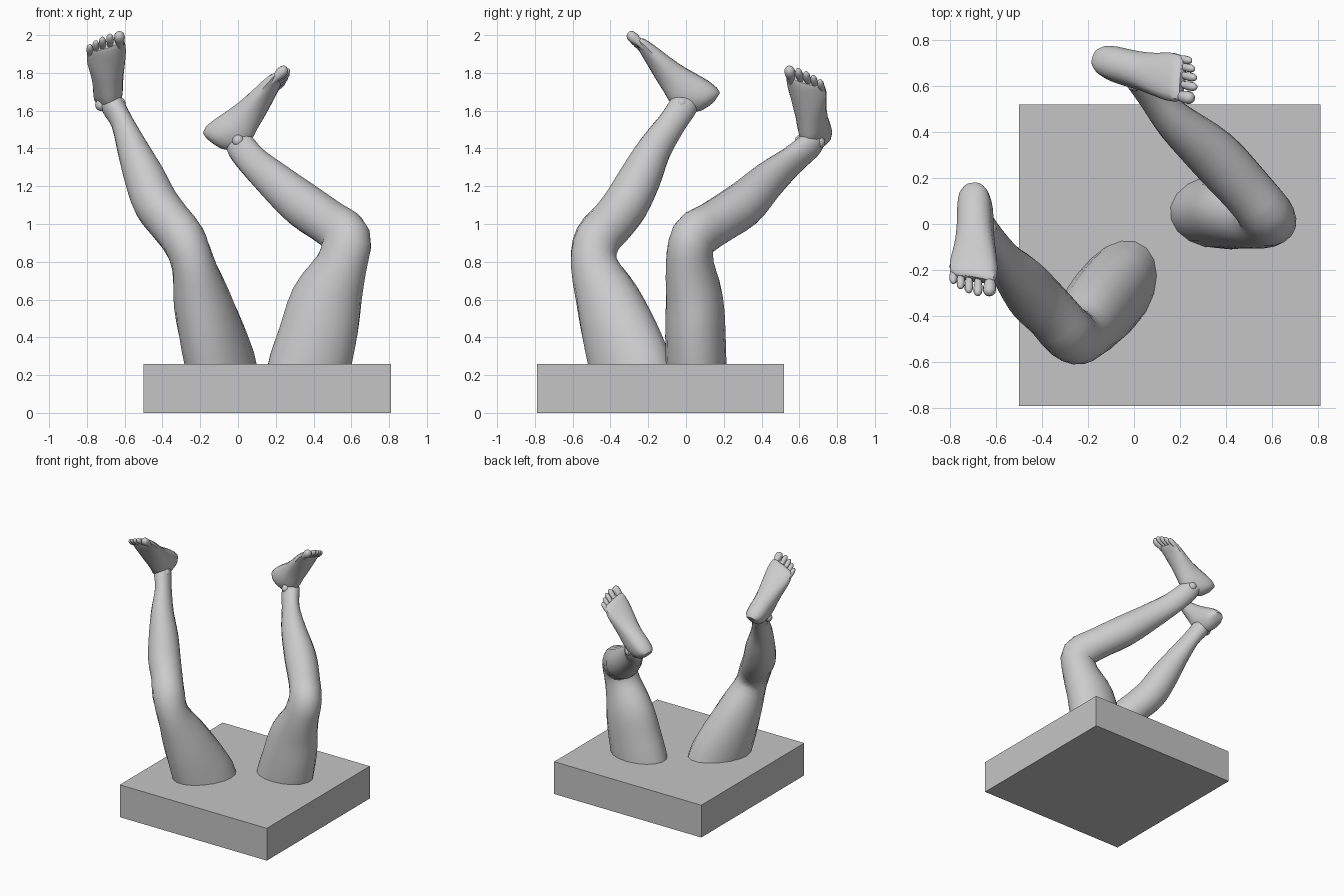
import bpy, bmesh, math
from mathutils import Vector

if "Cube" in bpy.data.objects:
    bpy.data.objects.remove(bpy.data.objects["Cube"])


def material(name, value):
    m = bpy.data.materials.new(name)
    m.diffuse_color = (value, value, value, 1)
    m.use_nodes = True
    m.node_tree.nodes["Principled BSDF"].inputs["Base Color"].default_value = m.diffuse_color
    return m


SKIN = material("light grey", 0.6)
PLINTH = material("plinth grey", 0.56)


def finish(name, bm, mat, angle=None):
    bmesh.ops.recalc_face_normals(bm, faces=bm.faces)
    mesh = bpy.data.meshes.new(name)
    bm.to_mesh(mesh)
    bm.free()
    mesh.materials.append(mat)
    obj = bpy.data.objects.new(name, mesh)
    bpy.context.collection.objects.link(obj)
    if angle:
        bpy.ops.object.select_all(action='DESELECT')
        obj.select_set(True)
        bpy.context.view_layer.objects.active = obj
        bpy.ops.object.shade_smooth_by_angle(angle=math.radians(angle))
    return obj


def loft(bm, rings):
    """Skin a list of closed rings and cap both ends."""
    rows = [[bm.verts.new(p) for p in ring] for ring in rings]
    n = len(rows[0])
    for a, b in zip(rows, rows[1:]):
        for i in range(n):
            j = (i + 1) % n
            bm.faces.new((a[i], a[j], b[j], b[i]))
    bm.faces.new(rows[0])
    bm.faces.new(rows[-1])


def smooth_rows(rows, steps):
    """Catmull-Rom interpolation of section rows."""
    out = []
    for k in range(len(rows) - 1):
        p0, p1, p2 = rows[max(k - 1, 0)], rows[k], rows[k + 1]
        p3 = rows[min(k + 2, len(rows) - 1)]
        for s in range(steps):
            t = s / steps
            out.append([0.5 * (2 * b + (c - a) * t + (2 * a - 5 * b + 4 * c - d) * t * t
                               + (3 * b - a - 3 * c + d) * t ** 3)
                        for a, b, c, d in zip(p0, p1, p2, p3)])
    return out + [list(rows[-1])]


def limb(name, sections):
    """Sections: x, y, z, half width, half depth, azimuth of the width axis."""
    rows = smooth_rows(sections, 3)
    rings = []
    for k, (x, y, z, w, d, az) in enumerate(rows):
        tan = Vector(rows[min(k + 1, len(rows) - 1)][:3]) - Vector(rows[max(k - 1, 0)][:3])
        tan = Vector((0, 0, 1)) if k == 0 else tan.normalized()
        az = math.radians(az)
        lat = Vector((math.cos(az), math.sin(az), 0))
        lat = (lat - tan * lat.dot(tan)).normalized()
        dep = tan.cross(lat)
        rings.append([Vector((x, y, z)) + lat * w * math.cos(t) + dep * d * math.sin(t)
                      for t in (2 * math.pi * i / 18 for i in range(18))])
    bm = bmesh.new()
    loft(bm, rings)
    finish(name, bm, SKIN, 40)


# foot sections: forward, half width, sole height, top height
FOOT = [(0.0, .035, .02, .075), (.03, .064, .006, .15), (.09, .076, 0, .20),
        (.17, .079, .004, .215), (.25, .084, .008, .178), (.33, .095, .005, .14),
        (.41, .105, 0, .10), (.47, .10, 0, .07), (.49, .088, .012, .055)]
# toes: side offset, radius, tip distance (largest toe first)
TOES = [(.073, .029, .582), (.022, .02, .578), (-.018, .019, .56),
        (-.054, .018, .535), (-.086, .018, .505)]


def foot(name, origin, forward, side):
    f = Vector(forward).normalized()
    s = Vector(side)
    s = (s - f * s.dot(f)).normalized()
    up = f.cross(s)
    if up.z > 0:
        up = -up
    o = Vector(origin)

    def place(u, v, w):
        v += 0.3 * u * max(0, min(1, (v - .3) / .15)) if v < .495 else 0
        return o + s * u + f * v + up * w

    # heel, arch and ball
    bm = bmesh.new()
    rings = []
    for v, hw, lo, hi in smooth_rows(FOOT, 2):
        ring = []
        for i in range(18):
            t = 2 * math.pi * i / 18
            c, q = math.cos(t), math.sin(t)
            q = q if q > 0 else -abs(q) ** 0.6
            c *= 1 - 0.2 * max(0, q)
            ring.append(place(hw * c, v, (lo + hi) / 2 + (hi - lo) / 2 * q))
        rings.append(ring)
    loft(bm, rings)
    finish(name + "_foot", bm, SKIN, 45)

    # toes with a narrow neck and a rounded pad
    bm = bmesh.new()
    for u, r, tip in TOES:
        rings = []
        for back, scale in ((.125, .8), (.075, .78), (.045, 1), (.02, .95), (.006, .65), (0, .25)):
            v = tip - back
            h = .03 + .1 * back
            rings.append([o + s * (u + r * scale * math.cos(t)) + f * v
                          + up * (h + r * scale * math.sin(t))
                          for t in (2 * math.pi * i / 10 for i in range(10))])
        loft(bm, rings)
    finish(name + "_toes", bm, SKIN, 50)

    # ankle bones
    bm = bmesh.new()
    for u, v, w in ((.048, .14, .185), (-.048, .125, .17)):
        ball = bmesh.ops.create_uvsphere(bm, u_segments=12, v_segments=8, radius=.032)
        for vert in ball["verts"]:
            vert.co += place(u, v, w)
    finish(name + "_ankle_bones", bm, SKIN, 50)


# square plinth
bm = bmesh.new()
bmesh.ops.create_cube(bm, size=1)
for v in bm.verts:
    v.co = Vector((.155 + v.co.x * 1.31, -.135 + v.co.y * 1.31, .13 + v.co.z * .26))
finish("plinth", bm, PLINTH)

# leg leaning to the left, foot toes forward
limb("left_leg", [
    (-.075, -.28, .20, .165, .24, -30),
    (-.135, -.345, .40, .165, .212, -25),
    (-.192, -.415, .60, .15, .172, -15),
    (-.238, -.487, .79, .115, .125, 0),
    (-.29, -.468, .92, .118, .124, 10),
    (-.36, -.39, 1.01, .116, .122, 16),
    (-.435, -.315, 1.11, .12, .122, 20),
    (-.495, -.24, 1.25, .108, .112, 18),
    (-.558, -.165, 1.40, .082, .09, 12),
    (-.615, -.07, 1.54, .058, .075, 5),
    (-.665, -.01, 1.63, .062, .075, 0),
    (-.69, .02, 1.685, .045, .05, 0)])
foot("left", (-.705, .19, 1.71), (0, -.84, .54), (1, 0, .2))

# leg bent at the knee, foot toes to the right
limb("right_leg", [
    (.365, .055, .20, .16, .222, 92),
    (.42, .05, .40, .16, .21, 90),
    (.47, .045, .60, .152, .19, 85),
    (.55, .02, .79, .126, .137, 72),
    (.572, .04, .925, .118, .135, 60),
    (.49, .145, 1.00, .115, .122, 58),
    (.345, .30, 1.10, .117, .122, 58),
    (.19, .435, 1.23, .09, .102, 60),
    (.08, .555, 1.33, .062, .085, 68),
    (.01, .655, 1.415, .062, .078, 75),
    (-.025, .70, 1.455, .045, .05, 75)])
foot("right", (-.19, .735, 1.50), (.784, -.196, .588), (-.24, -.97, .2))
